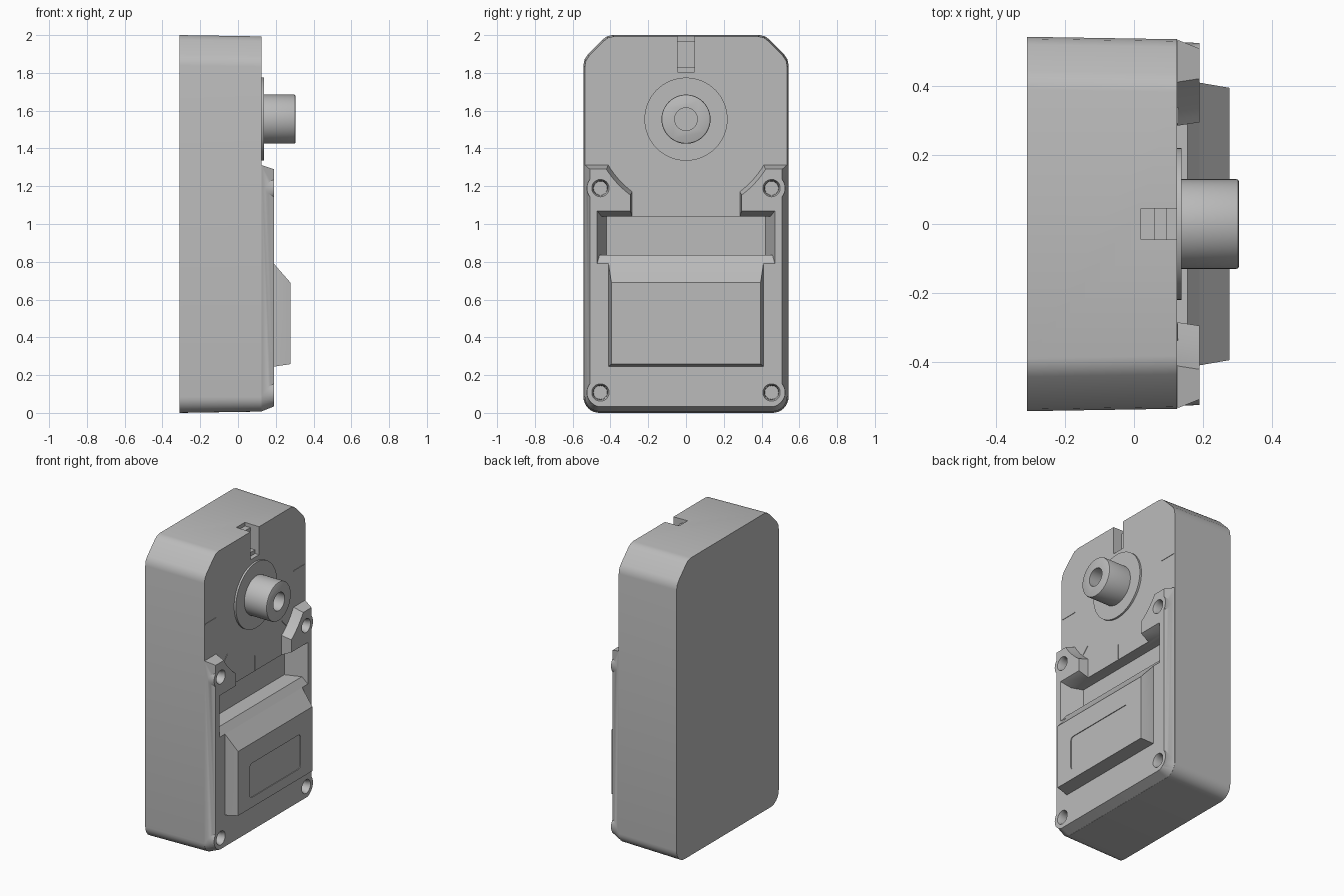
import bpy, bmesh, math
from mathutils import Matrix

if "Cube" in bpy.data.objects:
    bpy.data.objects.remove(bpy.data.objects["Cube"], do_unlink=True)

grey = bpy.data.materials.new("plain grey")
grey.use_nodes = True
colour = (0.5, 0.5, 0.5, 1)
grey.diffuse_color = colour
grey.node_tree.nodes["Principled BSDF"].inputs["Base Color"].default_value = colour

HUB = 1.555   # height of the shaft axis
FACE = 0.125  # upper front plane
TOP = 0.19    # raised plate plane


def finish(name, bm):
    bmesh.ops.recalc_face_normals(bm, faces=bm.faces)
    mesh = bpy.data.meshes.new(name)
    bm.to_mesh(mesh)
    bm.free()
    mesh.materials.append(grey)
    ob = bpy.data.objects.new(name, mesh)
    bpy.context.collection.objects.link(ob)
    return ob


def skin(name, rings):
    """Closed solid through equal-length rings of points."""
    bm = bmesh.new()
    loops = [[bm.verts.new(p) for p in ring] for ring in rings]
    n = len(loops[0])
    for a, b in zip(loops, loops[1:]):
        for i in range(n):
            j = (i + 1) % n
            bm.faces.new((a[i], a[j], b[j], b[i]))
    bm.faces.new(loops[0])
    bm.faces.new(loops[-1])
    return finish(name, bm)


def lathe_x(name, y, z, steps, sides=48):
    """Round solid along x from (x, radius) steps."""
    angles = [2 * math.pi * i / sides for i in range(sides)]
    return skin(name, [[(x, y + r * math.cos(a), z + r * math.sin(a)) for a in angles]
                       for x, r in steps])


def combine(target, others, operation):
    for other in others:
        mod = target.modifiers.new("cut", "BOOLEAN")
        mod.object, mod.operation, mod.solver = other, operation, "EXACT"
        bpy.context.view_layer.objects.active = target
        bpy.ops.object.modifier_apply(modifier=mod.name)
        bpy.data.objects.remove(other, do_unlink=True)


def mirrored(x, half):
    """Full ring at x from the +y half outline, bottom to top."""
    return [(x, y, z) for y, z in half] + [(x, -y, z) for y, z in reversed(half)]


def bottom_corner(d, r=0.085):
    cy, cz = 0.543 - r, r
    return [(cy + (r - d) * math.sin(a), cz - (r - d) * math.cos(a))
            for a in [math.pi / 2 * i / 8 for i in range(9)]]


def body_ring(x, d):
    top = [(0.543, 1.84), (0.537, 1.872), (0.52, 1.897), (0.443, 1.975),
           (0.42, 1.993), (0.39, 2.0)]
    return mirrored(x, bottom_corner(d) + [(y - d, z - d) for y, z in top])


def plate_ring(x, d, top, radius, inner):
    a1 = math.acos((HUB - top) / radius)
    a0 = math.asin(inner / radius)
    arc = [a1 + (a0 - a1) * i / 8 for i in range(9)]
    half = bottom_corner(d) + [(0.543 - d, top)]
    half += [(radius * math.sin(a), HUB - radius * math.cos(a)) for a in arc]
    return mirrored(x, half + [(inner, 1.04)])


# Case body with a slight draft, and the raised lower plate with two ears
body = skin("case_body", [body_ring(-0.31, 0), body_ring(FACE, 0.007)])
plate = skin("raised_plate", [plate_ring(0.11, 0.012, 1.312, 0.478, 0.285),
                              plate_ring(FACE, 0.008, 1.312, 0.478, 0.285),
                              plate_ring(TOP, 0.034, 1.29, 0.498, 0.295)])
corners = [(s * 0.453, z) for s in (-1, 1) for z in (0.108, 1.19)]
bosses = [lathe_x("boss", y, z, [(0.11, 0.076), (TOP, 0.072)]) for y, z in corners]
combine(body, [plate] + bosses, "UNION")

# Cross trench with sloping ends, stepped top slot and screw holes
trench_profile = [(0.05, 0.835), (0.155, 0.835), (TOP, 0.79), (0.3, 0.79),
                  (0.3, 1.07), (TOP, 1.07), (FACE, 1.04), (0.05, 1.04)]
trench = skin("trench", [[(x, s * (0.42 + (x - 0.05) * 0.36), z) for x, z in trench_profile]
                         for s in (-1, 1)])
slot_profile = [(0.2, 1.805), (0.095, 1.805), (0.095, 1.83), (0.06, 1.83),
                (0.06, 1.97), (0.02, 1.97), (0.02, 2.1), (0.2, 2.1)]
slot = skin("slot", [[(x, y, z) for x, z in slot_profile] for y in (-0.045, 0.045)])
holes = [lathe_x("hole", y, z, [(0.11, 0.036), (0.17, 0.038), (0.2, 0.05)], 32)
         for y, z in corners]
combine(body, [trench, slot] + holes, "DIFFERENCE")


# Raised cover block with a shallow label recess
def rect(x, w, low, high):
    return mirrored(x, [(w, low), (w, high)])


block = skin("cover_block", [rect(0.18, 0.41, 0.245, 0.802), rect(TOP, 0.41, 0.245, 0.79),
                             rect(0.277, 0.395, 0.258, 0.69)])


def label_ring(x, r=0.025):
    half = [(0.27 - r + r * math.cos(a), z + r * math.sin(a))
            for z, start in ((0.35, -90), (0.53, 0))
            for a in [math.radians(start + 15 * i) for i in range(7)]]
    return mirrored(x, half)


combine(block, [skin("label", [label_ring(0.272), label_ring(0.3)])], "DIFFERENCE")

# Output shaft with bore, on a thin collar
collar = lathe_x("shaft_collar", 0, HUB, [(0.115, 0.22), (0.138, 0.22)], 64)
shaft = lathe_x("output_shaft", 0, HUB, [(0.12, 0.13), (0.297, 0.13), (0.302, 0.128),
                                         (0.305, 0.122)], 64)
combine(shaft, [lathe_x("bore", 0, HUB, [(0.16, 0.06), (0.35, 0.06)])], "DIFFERENCE")

# Thin angle marks around the shaft
marks = []
for angle, end in ((0, 0.53), (180, 0.53), (225, 0.475), (270, 0.51), (315, 0.475)):
    bm = bmesh.new()
    bmesh.ops.create_cube(bm, size=1)
    bm.transform(Matrix.Translation((FACE, 0, HUB))
                 @ Matrix.Rotation(math.radians(angle), 4, "X")
                 @ Matrix.Translation((0, (0.41 + end) / 2, 0))
                 @ Matrix.Diagonal((0.006, end - 0.41, 0.006, 1)))
    marks.append(finish("angle_mark", bm))

# Smooth the rounded walls, keep the hard edges
bpy.ops.object.select_all(action="DESELECT")
for ob in [body, block, collar, shaft] + marks:
    ob.select_set(True)
bpy.context.view_layer.objects.active = body
bpy.ops.object.shade_smooth_by_angle(angle=math.radians(30))
